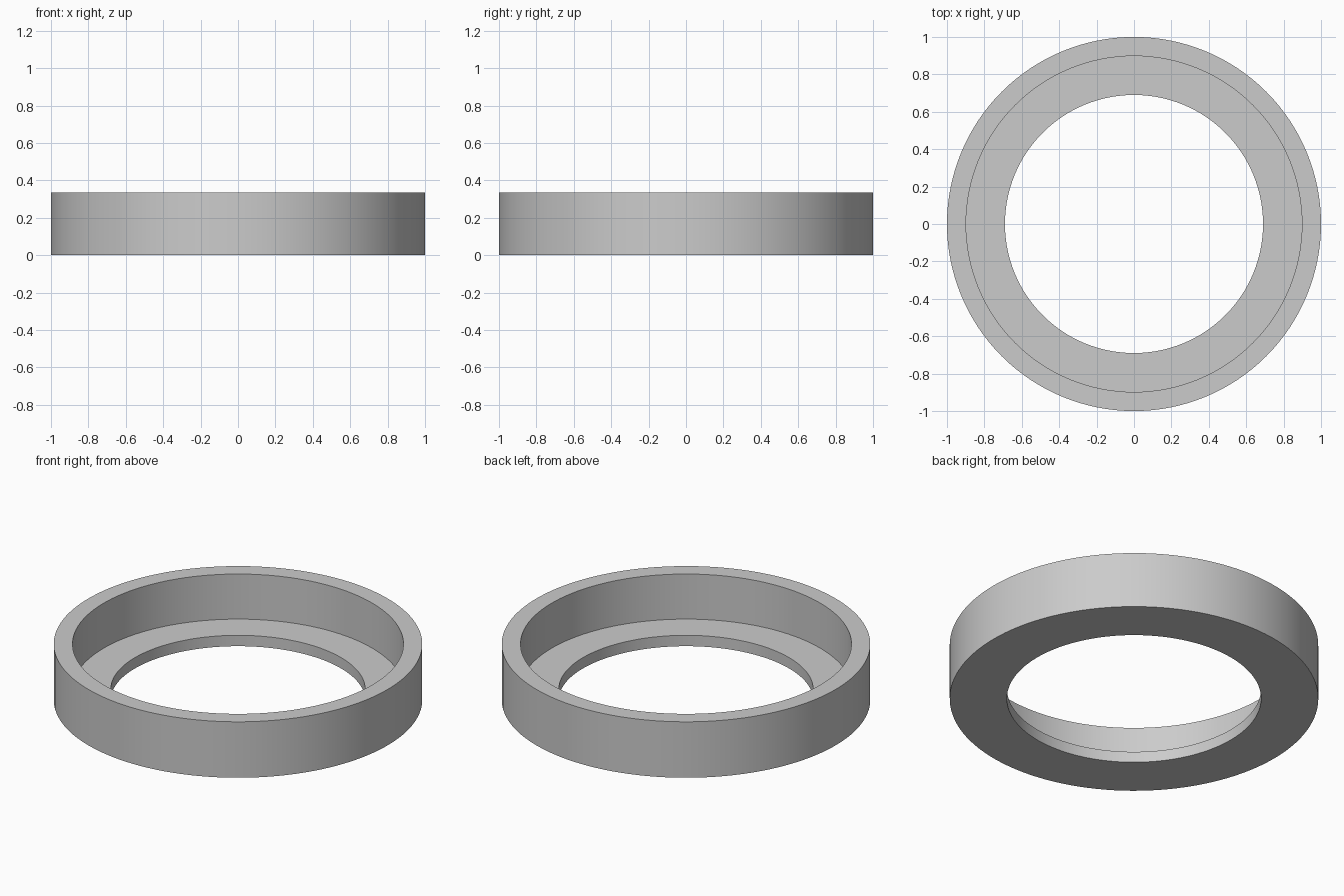
import bpy
import bmesh
import math

cube = bpy.data.objects.get("Cube")
if cube:
    bpy.data.objects.remove(cube, do_unlink=True)

SEGMENTS = 128
OUTER, LIP, BORE = 1.0, 0.898, 0.69
HEIGHT, LEDGE = 0.335, 0.065

# Plain grey material
grey = bpy.data.materials.new("light grey")
grey.use_nodes = True
colour = (0.6, 0.6, 0.6, 1)
grey.diffuse_color = colour
grey.node_tree.nodes["Principled BSDF"].inputs["Base Color"].default_value = colour

# Stepped ring: L-shaped section turned about the z axis
section = [(BORE, 0), (OUTER, 0), (OUTER, HEIGHT),
           (LIP, HEIGHT), (LIP, LEDGE), (BORE, LEDGE)]
bm = bmesh.new()
loops = []
for i in range(SEGMENTS):
    a = 2 * math.pi * i / SEGMENTS
    loops.append([bm.verts.new((r * math.cos(a), r * math.sin(a), z))
                  for r, z in section])
for i, here in enumerate(loops):
    ahead = loops[(i + 1) % SEGMENTS]
    for j in range(len(section)):
        k = (j + 1) % len(section)
        bm.faces.new((here[j], ahead[j], ahead[k], here[k]))
bmesh.ops.recalc_face_normals(bm, faces=bm.faces[:])

mesh = bpy.data.meshes.new("stepped_ring")
bm.to_mesh(mesh)
bm.free()
mesh.materials.append(grey)
ring = bpy.data.objects.new("stepped_ring", mesh)
bpy.context.collection.objects.link(ring)

# Smooth round walls, crisp rims
bpy.ops.object.select_all(action='DESELECT')
ring.select_set(True)
bpy.context.view_layer.objects.active = ring
bpy.ops.object.shade_smooth_by_angle(angle=math.radians(30))
